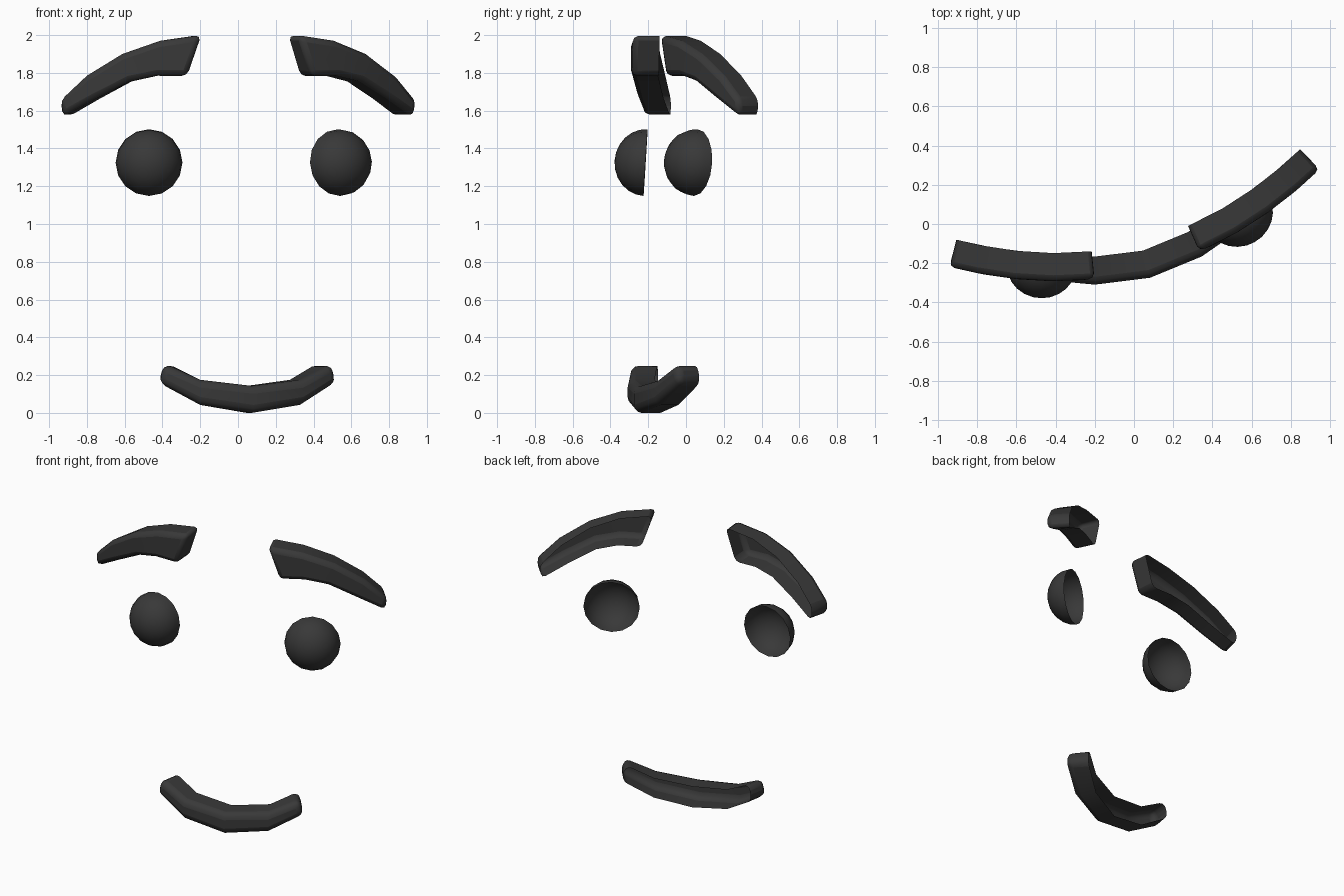
import bpy, bmesh, math
from mathutils import Matrix, Vector

if "Cube" in bpy.data.objects:
    bpy.data.objects.remove(bpy.data.objects["Cube"])

# The whole face is turned about z and shifted slightly sideways
PLACE = Matrix.Rotation(math.radians(14.75), 4, 'Z') @ Matrix.Translation((0.01, 0, 0))

grey = bpy.data.materials.new("dark_grey")
grey.diffuse_color = (0.04, 0.04, 0.04, 1)
grey.use_nodes = True
grey.node_tree.nodes["Principled BSDF"].inputs["Base Color"].default_value = grey.diffuse_color


def finish(bm, name, bevel=0.0, segments=2):
    bmesh.ops.recalc_face_normals(bm, faces=bm.faces)
    bm.transform(PLACE)
    me = bpy.data.meshes.new(name)
    bm.to_mesh(me)
    bm.free()
    me.materials.append(grey)
    ob = bpy.data.objects.new(name, me)
    bpy.context.collection.objects.link(ob)
    if bevel:
        mod = ob.modifiers.new("soft_edges", 'BEVEL')
        mod.width = bevel
        mod.segments = segments
        mod.limit_method = 'ANGLE'
        mod.angle_limit = math.radians(40)
    bpy.context.view_layer.objects.active = ob
    ob.select_set(True)
    bpy.ops.object.shade_smooth_by_angle(angle=math.radians(40))
    ob.select_set(False)
    return ob


def shell(name, stations, base, curve, depth, bevel, segments):
    """Open-backed bar on a curved face; stations are (top s, top z, bottom s, bottom z)."""
    bm = bmesh.new()

    def point(s, z, out):
        n = Vector((2 * curve * s, -1)).normalized() * out
        return bm.verts.new((s + n.x, base + curve * s * s + n.y, z))

    rings = [[point(ts, tz, 0), point(ts, tz, depth), point(bs, bz, depth), point(bs, bz, 0)]
             for ts, tz, bs, bz in stations]
    for a, b in zip(rings, rings[1:]):
        for i in range(3):
            bm.faces.new((a[i], a[i + 1], b[i + 1], b[i]))
    bm.faces.new(rings[0])
    bm.faces.new(rings[-1])
    finish(bm, name, bevel, segments)


def mirrored(stations):
    return [(-a, b, -c, d) for a, b, c, d in stations]


# Eyebrows
BROW = [(0.245, 2.0, 0.315, 1.783), (0.445, 1.97, 0.46, 1.785), (0.625, 1.90, 0.59, 1.755),
        (0.79, 1.785, 0.745, 1.665), (0.91, 1.655, 0.90, 1.567)]
shell("right_eyebrow", BROW, -0.1, 0.308, 0.143, 0.03, 2)
shell("left_eyebrow", mirrored(BROW), -0.1, 0.308, 0.143, 0.03, 2)

# Mouth
HALF = [(0.245, 0.175, 0.245, 0.042), (0.41, 0.262, 0.435, 0.16)]
shell("mouth", mirrored(HALF)[::-1] + [(0, 0.143, 0, 0.0)] + HALF, -0.143, 0.55, 0.143, 0.04, 3)

# Eyes: open-backed domes turned outwards
for side, name in ((1, "right_eye"), (-1, "left_eye")):
    bm = bmesh.new()
    bmesh.ops.create_uvsphere(bm, u_segments=16, v_segments=12, radius=0.177)
    bmesh.ops.delete(bm, geom=[v for v in bm.verts if v.co.z < -0.001], context='VERTS')
    bm.transform(Matrix.Translation((side * 0.52, -0.087, 1.325))
                 @ Matrix.Rotation(math.radians(15 * side), 4, 'Z')
                 @ Matrix.Rotation(math.radians(86.5), 4, 'X')
                 @ Matrix.Diagonal((1, 1, 0.93, 1)))
    finish(bm, name)
